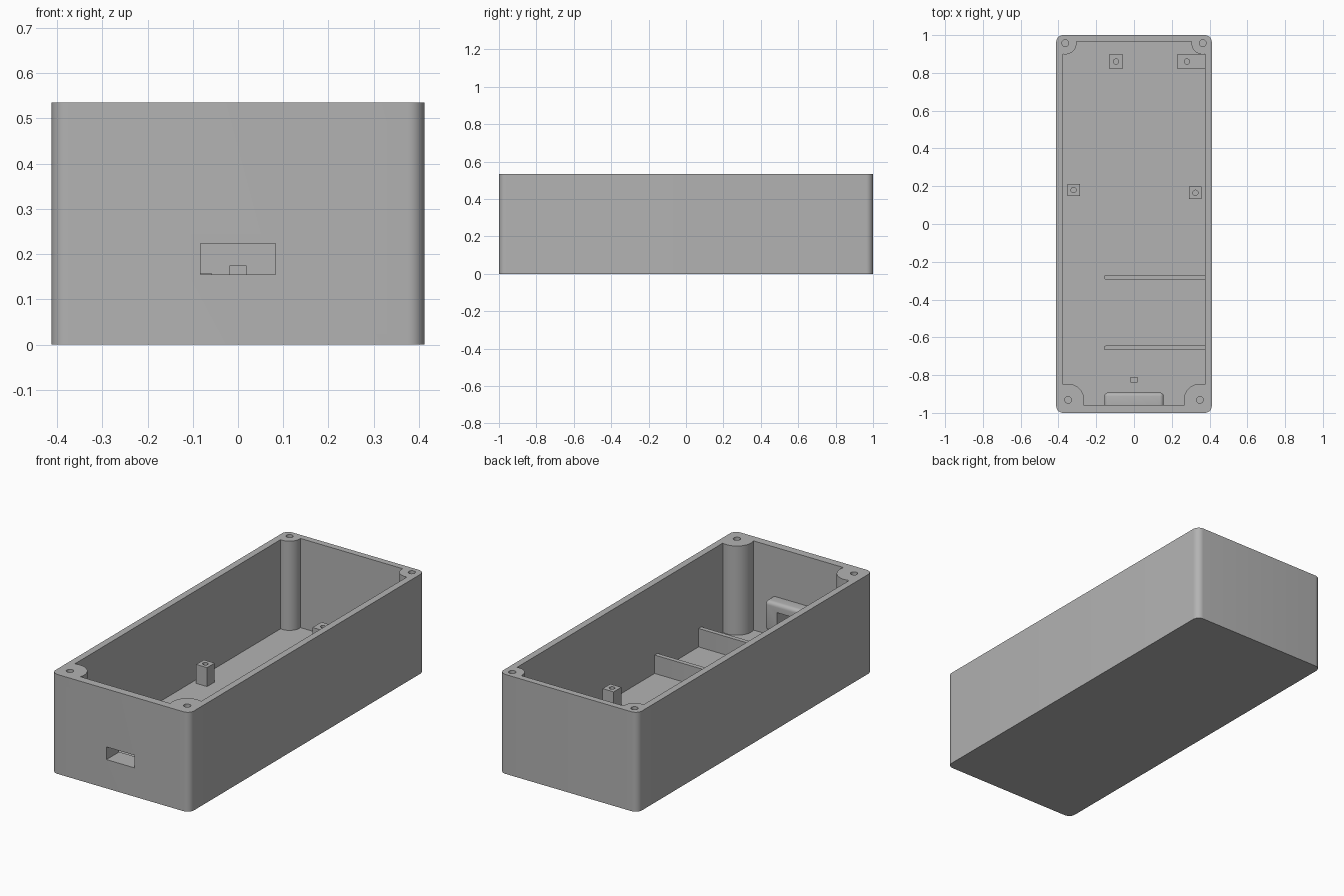
import bpy, bmesh, math

cube = bpy.data.objects.get("Cube")
if cube:
    bpy.data.objects.remove(cube, do_unlink=True)

HEIGHT, FLOOR, STANDOFF_TOP = 0.535, 0.055, 0.157
WALL_X, WALL_FRONT, WALL_BACK = 0.376, -0.957, 0.966

grey = bpy.data.materials.new("plain grey plastic")
grey.use_nodes = True
grey.diffuse_color = (0.45, 0.45, 0.45, 1)
grey.node_tree.nodes["Principled BSDF"].inputs["Base Color"].default_value = grey.diffuse_color


def prism(name, outline, z0, z1):
    """Extrude a flat counter-clockwise outline from z0 to z1."""
    bm = bmesh.new()
    base = bm.faces.new([bm.verts.new((x, y, z0)) for x, y in outline])
    top = bmesh.ops.extrude_face_region(bm, geom=[base])["geom"]
    verts = [g for g in top if isinstance(g, bmesh.types.BMVert)]
    bmesh.ops.translate(bm, verts=verts, vec=(0, 0, z1 - z0))
    bmesh.ops.recalc_face_normals(bm, faces=bm.faces[:])
    mesh = bpy.data.meshes.new(name)
    bm.to_mesh(mesh)
    bm.free()
    mesh.materials.append(grey)
    obj = bpy.data.objects.new(name, mesh)
    bpy.context.collection.objects.link(obj)
    return obj


def box(name, x0, x1, y0, y1, z0, z1):
    return prism(name, [(x0, y0), (x1, y0), (x1, y1), (x0, y1)], z0, z1)


def arc(cx, cy, r, a0, a1, steps):
    angles = [a0 + (a1 - a0) * i / steps for i in range(steps + 1)]
    return [(cx + r * math.cos(a), cy + r * math.sin(a)) for a in angles]


def pin(cx, cy, r, z0, z1):
    return prism("hole_cutter", arc(cx, cy, r, 0, math.tau, 24)[:-1], z0, z1)


def apply_modifier(obj, mod):
    bpy.context.view_layer.objects.active = obj
    bpy.ops.object.modifier_apply(modifier=mod.name)


def cut(obj, cutter):
    mod = obj.modifiers.new("cut", 'BOOLEAN')
    mod.operation, mod.solver, mod.object = 'DIFFERENCE', 'EXACT', cutter
    apply_modifier(obj, mod)
    bpy.data.objects.remove(cutter, do_unlink=True)


def bevel(obj, width, segments, vertical_only=False):
    bm = bmesh.new()
    bm.from_mesh(obj.data)
    edges = [e for e in bm.edges
             if not vertical_only or abs(e.verts[0].co.z - e.verts[1].co.z) > 0.01]
    bmesh.ops.bevel(bm, geom=edges, offset=width, segments=segments,
                    profile=0.5, affect='EDGES')
    bm.to_mesh(obj.data)
    bm.free()


# Screw columns: front pair is thicker than the back pair
columns = []
for sx, sy in ((-1, -1), (1, -1), (1, 1), (-1, 1)):
    if sy < 0:
        columns.append((sx, sy, 0.349 * sx, -0.931, 0.085))
    else:
        columns.append((sx, sy, 0.364 * sx, 0.958, 0.06))

# Cavity outline: a rectangle whose corners bend around the columns
cavity = []
for sx, sy, cx, cy, r in columns:
    dx = WALL_X - abs(cx)
    dy = (WALL_BACK if sy > 0 else -WALL_FRONT) - abs(cy)
    start = math.pi - math.acos(dx / r)
    end = -math.asin(dy / r)
    bend = [(cx - sx * u, cy - sy * v) for u, v in arc(0, 0, r, start, end, 20)]
    cavity += bend if sx * sy > 0 else bend[::-1]

# Case: rounded box, hollowed, with screw holes and a port in the front
case = box("case", -0.412, 0.412, -1, 1, 0, HEIGHT)
bevel(case, 0.037, 8, vertical_only=True)
cut(case, prism("cavity_cutter", cavity, FLOOR, HEIGHT + 0.1))
for sx, sy, cx, cy, r in columns:
    cut(case, pin(cx, cy, 0.018, HEIGHT - 0.2, HEIGHT + 0.1))


def port_cutter():
    return box("port_cutter", -0.083, 0.083, -1.1, -0.8, 0.155, 0.223)


cut(case, port_cutter())

# Rounded collar around the port on the inside of the front wall
collar = box("port_collar", -0.157, 0.157, -0.985, -0.892, 0.108, 0.27)
bevel(collar, 0.02, 5)
cut(collar, port_cutter())

parts = [case, collar]

# Board standoffs with screw holes; the last one runs to the side wall
standoffs = {
    "left_middle_standoff": (0.292, 0.358, 0.132, 0.198, 0.325),
    "right_middle_standoff": (-0.352, -0.287, 0.147, 0.212, -0.32),
    "back_centre_standoff": (-0.132, -0.058, 0.822, 0.898, -0.095),
    "back_left_standoff": (0.228, 0.385, 0.822, 0.898, 0.28),
}
for name, (x0, x1, y0, y1, hole_x) in standoffs.items():
    post = box(name, x0, x1, y0, y1, FLOOR - 0.01, STANDOFF_TOP)
    cut(post, pin(hole_x, (y0 + y1) / 2, 0.014, FLOOR + 0.01, HEIGHT))
    parts.append(post)

# Two floor ribs reaching in from the left wall
for name, y in (("back_rib", -0.282), ("front_rib", -0.656)):
    rib = box(name, -0.158, 0.39, y - 0.012, y + 0.012, FLOOR - 0.01, 0.154)
    bevel(rib, 0.008, 3, vertical_only=True)
    parts.append(rib)

# Small stop behind the port
parts.append(box("board_stop", -0.019, 0.019, -0.838, -0.81, FLOOR - 0.01, 0.175))

# Smooth the curved walls and keep the corners crisp
bpy.ops.object.select_all(action='DESELECT')
for part in parts:
    part.select_set(True)
bpy.context.view_layer.objects.active = case
bpy.ops.object.shade_smooth_by_angle(angle=math.radians(30))
